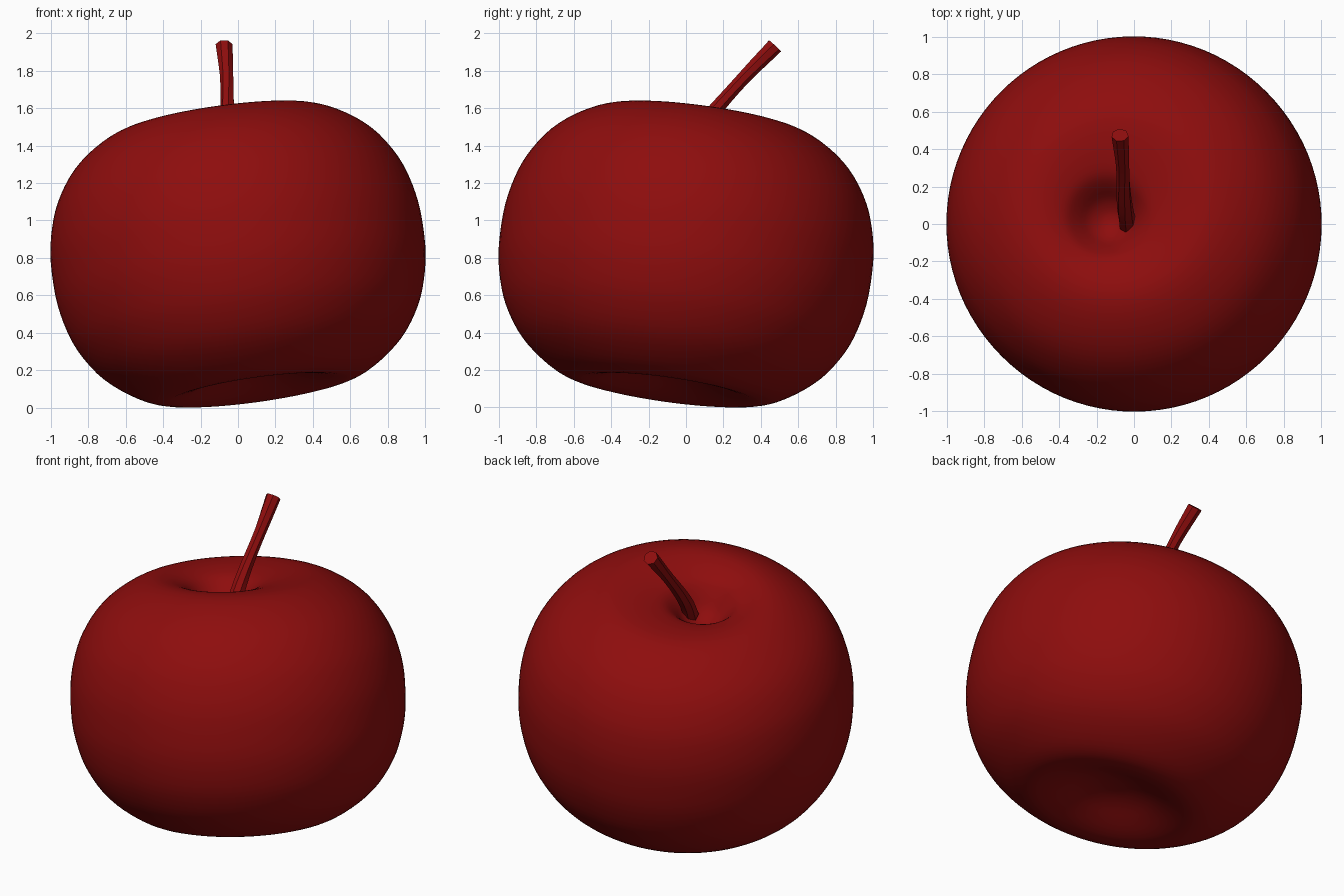
import bpy, bmesh, math
from mathutils import Vector

if "Cube" in bpy.data.objects:
    bpy.data.objects.remove(bpy.data.objects["Cube"])

red = bpy.data.materials.new("deep_red")
red.diffuse_color = (0.27, 0.004, 0.004, 1)
red.use_nodes = True
red.node_tree.nodes["Principled BSDF"].inputs["Base Color"].default_value = red.diffuse_color


def spline(points, steps):
    """Smooth curve through the points (Catmull-Rom)."""
    p = [Vector(q) for q in points]
    p = [2 * p[0] - p[1]] + p + [2 * p[-1] - p[-2]]
    out = []
    for i in range(1, len(p) - 2):
        a, b, c, d = p[i - 1:i + 3]
        for s in range(steps):
            t = s / steps
            out.append(0.5 * (2 * b + (c - a) * t + (2 * a - 5 * b + 4 * c - d) * t * t
                              + (3 * b - a - 3 * c + d) * t ** 3))
    return out + [p[-2]]


def loft(name, rings, cap):
    """Skin a list of closed rings; cap the ends or merge them to a point."""
    bm = bmesh.new()
    vs = [[bm.verts.new(v) for v in r] for r in rings]
    n = len(rings[0])
    for a, b in zip(vs, vs[1:]):
        for i in range(n):
            j = (i + 1) % n
            bm.faces.new((a[i], a[j], b[j], b[i]))
    if cap:
        bm.faces.new(vs[0])
        bm.faces.new(vs[-1])
    else:
        bmesh.ops.remove_doubles(bm, verts=bm.verts, dist=1e-5)
    bmesh.ops.recalc_face_normals(bm, faces=bm.faces)
    me = bpy.data.meshes.new(name)
    bm.to_mesh(me)
    bm.free()
    me.materials.append(red)
    ob = bpy.data.objects.new(name, me)
    bpy.context.collection.objects.link(ob)
    bpy.ops.object.select_all(action='DESELECT')
    ob.select_set(True)
    bpy.context.view_layer.objects.active = ob
    bpy.ops.object.shade_smooth_by_angle(angle=math.radians(50))
    return ob


# fruit body: lathed profile (radius, height), leaning to the left and back
profile = [(0, -.625), (.1, -.632), (.2, -.657), (.3, -.695), (.4, -.727), (.5, -.738), (.61, -.705),
           (.74, -.62), (.84, -.522), (.92, -.395), (.965, -.275), (.993, -.14), (1.0, 0),
           (.993, .14), (.965, .275), (.92, .395), (.84, .522), (.74, .62), (.61, .7),
           (.49, .738), (.38, .735), (.29, .715), (.22, .685), (.165, .63), (.11, .56), (.05, .52), (0, .51)]
axis = Vector((-.137, .137, .981)).normalized()
tilt = Vector((0, 0, 1)).rotation_difference(axis).to_matrix()
N = 96
rings = []
for r, h in (v[:] for v in spline(profile, 3)):
    # the stem hollow sits a little off the axis
    k = max(0, min(1, (.5 - r) / .35)) if h > 0 else 0
    off = -.055 * k * k * (3 - 2 * k)
    rings.append([tilt @ Vector((r * math.cos(2 * math.pi * i / N) + off,
                                 r * math.sin(2 * math.pi * i / N) + off, h)) for i in range(N)])
low = min(v.z for r in rings for v in r)
loft("fruit_body", [[v - Vector((0, 0, low)) for v in r] for r in rings], False)

# stem: faceted tube leaning back, flared at the tip and slightly twisted
path = [(-.03, -.01, 1.36), (-.045, .06, 1.47), (-.055, .165, 1.6), (-.06, .32, 1.775), (-.075, .475, 1.935)]
rad = [.05, .048, .046, .045, .043, .041, .039, .037, .036, .037, .04, .043, .046]
direction = Vector((-.03, .67, .74)).normalized()
turn = Vector((0, 0, 1)).rotation_difference(direction).to_matrix()
S = 7
stem_rings = []
for k, (p, r) in enumerate(zip(spline(path, 3), rad)):
    angles = [2 * math.pi * i / S + k * .06 for i in range(S)]
    stem_rings.append([p + turn @ Vector((r * math.cos(a), r * math.sin(a), 0)) for a in angles])
loft("stem", stem_rings, True)
